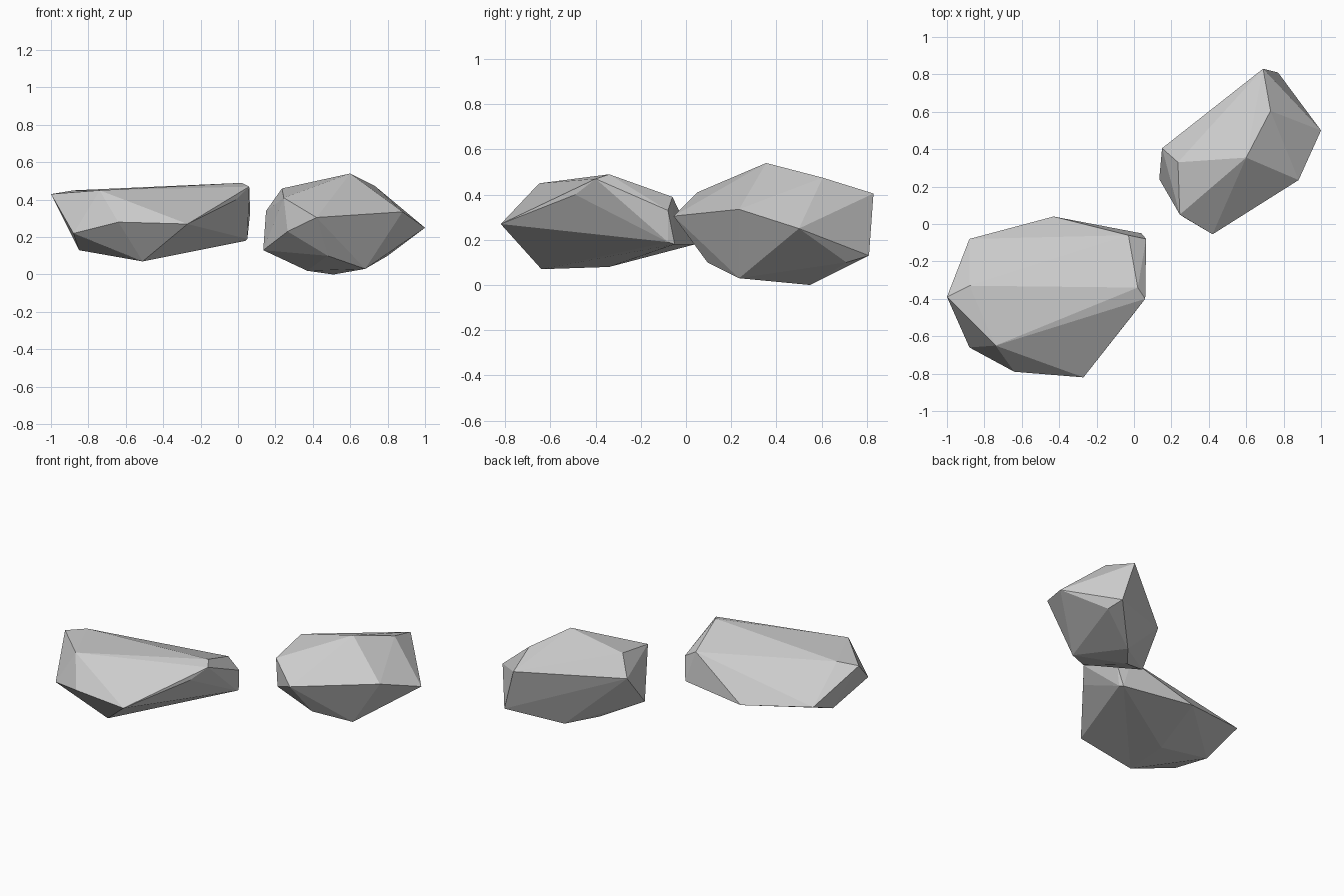
import bpy, bmesh

stone = bpy.data.materials.new("stone_grey")
stone.diffuse_color = (0.6, 0.6, 0.6, 1)


def rock(name, corners):
    """Faceted boulder: the convex hull of a few corner points."""
    bm = bmesh.new()
    for c in corners:
        bm.verts.new(c)
    bmesh.ops.convex_hull(bm, input=bm.verts[:])
    # drop any points that fell inside the hull
    loose = [v for v in bm.verts if not v.link_faces]
    bmesh.ops.delete(bm, geom=loose, context='VERTS')
    bmesh.ops.recalc_face_normals(bm, faces=bm.faces[:])
    mesh = bpy.data.meshes.new(name)
    bm.to_mesh(mesh)
    bm.free()
    mesh.materials.append(stone)
    obj = bpy.data.objects.new(name, mesh)
    bpy.context.collection.objects.link(obj)
    return obj


# Broad, flat-topped boulder
rock("wide_rock", [
    # top rim
    (-1.0, -0.39, 0.43), (-0.88, -0.33, 0.45), (-0.74, -0.65, 0.45),
    (0.02, -0.34, 0.49), (0.06, -0.40, 0.47), (-0.01, -0.49, 0.40),
    (-0.03, -0.06, 0.39),
    # waist
    (-0.88, -0.66, 0.22), (-0.64, -0.79, 0.28), (-0.27, -0.82, 0.27),
    (0.065, -0.08, 0.33), (-0.88, -0.08, 0.24),
    # underside
    (0.05, -0.08, 0.19), (0.04, -0.05, 0.18), (-0.43, 0.04, 0.18),
    (-0.85, -0.33, 0.13), (-0.51, -0.64, 0.07), (-0.50, -0.34, 0.08),
])

# Taller, rounder boulder
rock("tall_rock", [
    # crown
    (0.60, 0.355, 0.54), (0.73, 0.605, 0.475), (0.69, 0.83, 0.405),
    (0.245, 0.05, 0.41), (0.235, 0.33, 0.46), (0.15, 0.405, 0.34),
    # waist
    (1.0, 0.50, 0.25), (0.88, 0.235, 0.335), (0.42, -0.055, 0.305),
    (0.265, 0.037, 0.23), (0.77, 0.81, 0.13), (0.135, 0.24, 0.13),
    # underside
    (0.48, 0.095, 0.10), (0.68, 0.235, 0.03), (0.51, 0.55, 0.0),
    (0.80, 0.71, 0.10), (0.37, 0.38, 0.02),
])
